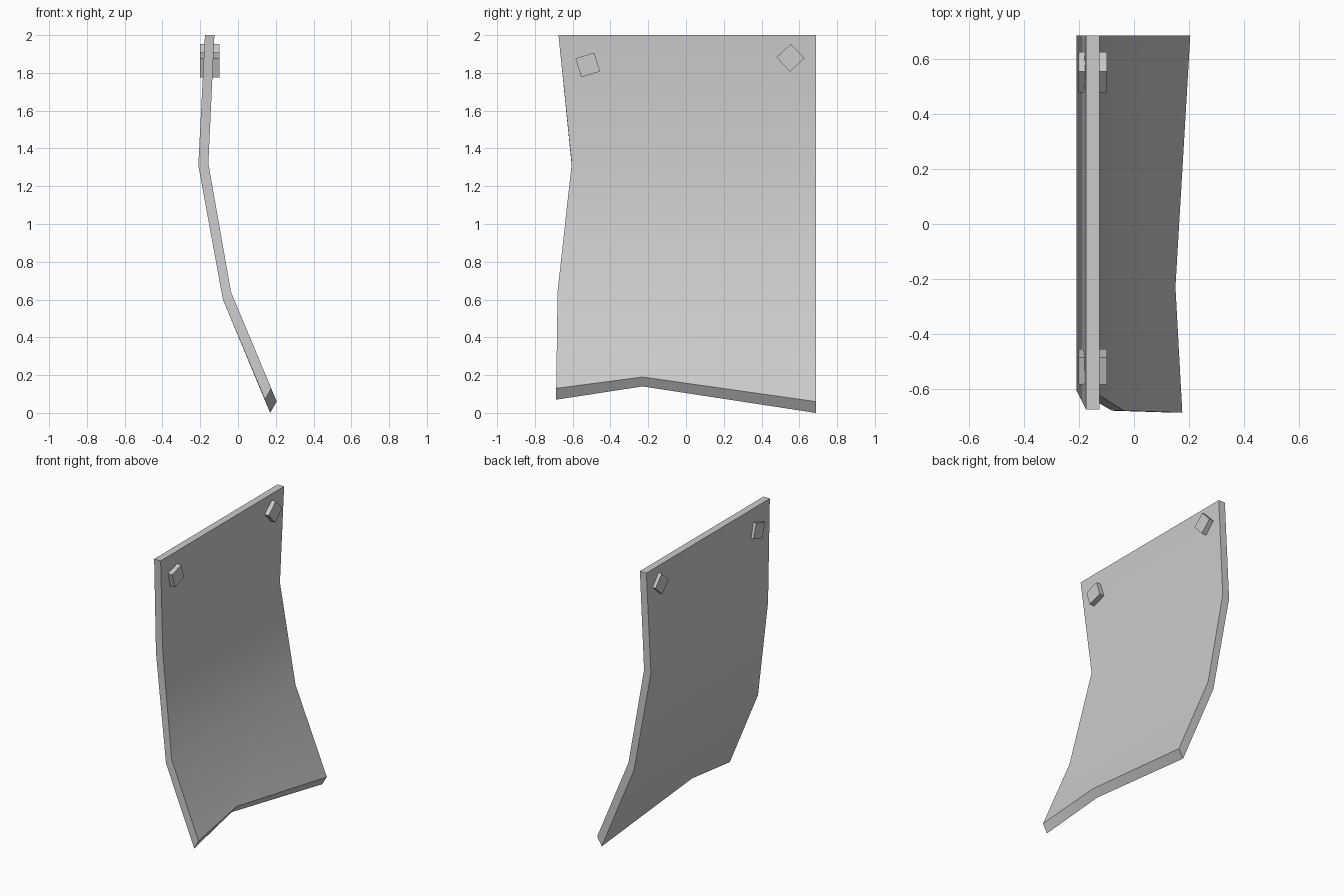
import bpy, bmesh, math

if "Cube" in bpy.data.objects:
    bpy.data.objects.remove(bpy.data.objects["Cube"])

# Cloth profile rows: (y of ragged edge, back x, back z, front x, front z)
rows = [(-0.675, -0.175, 2.00, -0.125, 2.00),
        (-0.605, -0.21, 1.31, -0.157, 1.32),
        (-0.68, -0.08, 0.60, -0.037, 0.64)]
# Zigzag hem: (y, back x, back z, front x, front z)
hem = [(-0.687, 0.143, 0.07, 0.176, 0.13),
       (-0.23, 0.113, 0.14, 0.151, 0.19),
       (0.687, 0.17, 0.0, 0.205, 0.06)]
straight_y = 0.687

# Hanging cloth: front and back layers joined by a rim
bm = bmesh.new()


def pair(y, bx, bz, fx, fz):
    return bm.verts.new((bx, y, bz)), bm.verts.new((fx, y, fz))


left = [pair(*r) for r in rows]
right = [pair(straight_y, *r[1:]) for r in rows]
bottom = [pair(*h) for h in hem]
for side in (0, 1):
    for i in range(2):
        bm.faces.new([p[side] for p in (left[i], left[i + 1], right[i + 1], right[i])])
    bm.faces.new([p[side] for p in (left[2], *bottom, right[2])])
loop = left + bottom + right[::-1]
for a, b in zip(loop, loop[1:] + loop[:1]):
    bm.faces.new((a[0], b[0], b[1], a[1]))
bmesh.ops.recalc_face_normals(bm, faces=bm.faces)
mesh = bpy.data.meshes.new("hanging_cloth")
bm.to_mesh(mesh)
bm.free()
cloth = bpy.data.objects.new("hanging_cloth", mesh)
bpy.context.collection.objects.link(cloth)
bpy.context.view_layer.objects.active = cloth
cloth.select_set(True)
bpy.ops.object.shade_smooth_by_angle(angle=math.radians(30))

# Square pegs through the top corners
for name, y, z, turn in (("peg_front", -0.52, 1.842, 17.5), ("peg_back", 0.553, 1.88, 43)):
    bpy.ops.mesh.primitive_cube_add(size=1, location=(-0.15, y, z),
                                    rotation=(math.radians(turn), 0, 0))
    peg = bpy.context.object
    peg.name = name
    peg.scale = (0.104, 0.104, 0.104)
